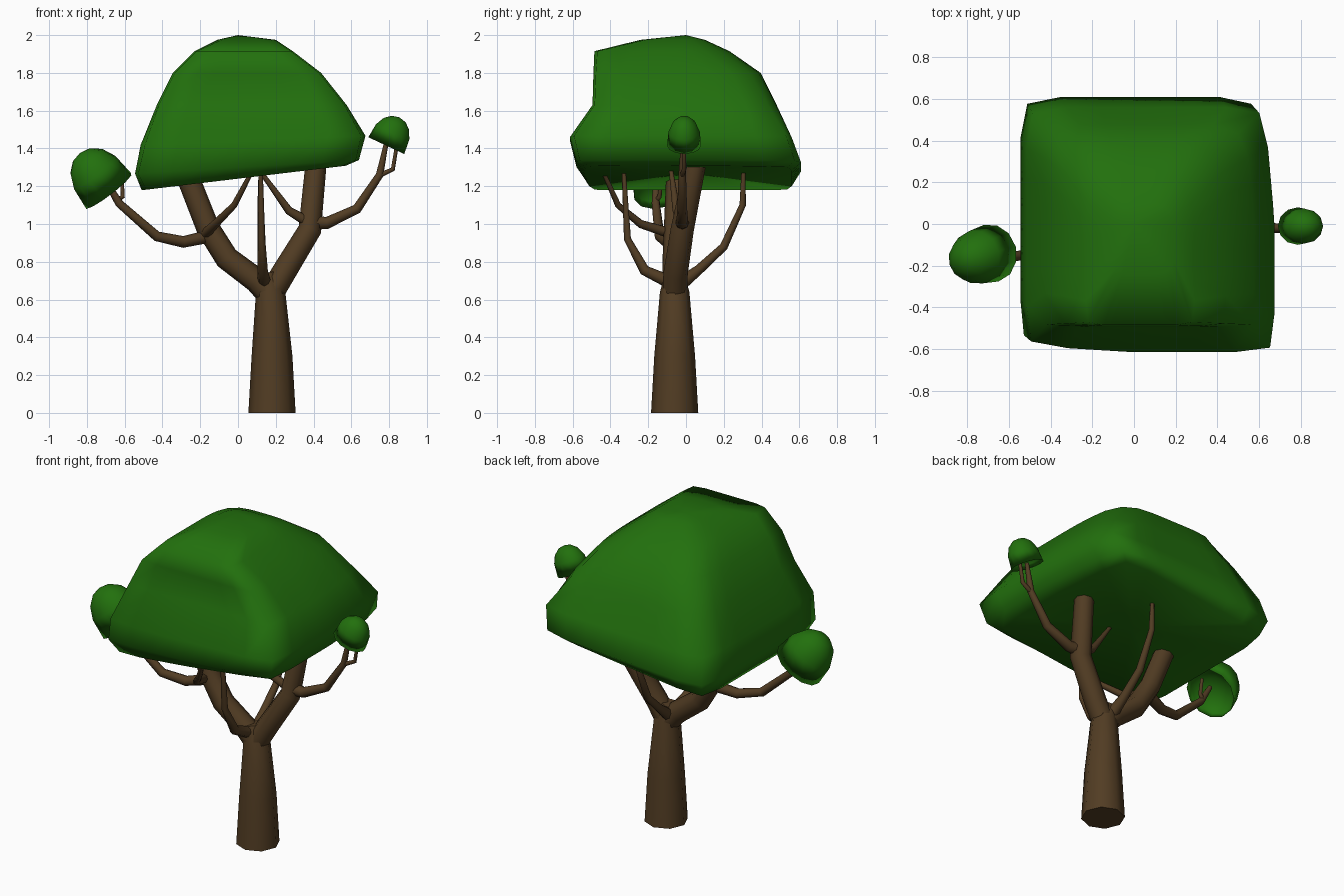
import bpy, bmesh, math
from mathutils import Matrix

if "Cube" in bpy.data.objects:
    bpy.data.objects.remove(bpy.data.objects["Cube"])


def material(name, rgb):
    m = bpy.data.materials.new(name)
    m.diffuse_color = (*rgb, 1)
    m.use_nodes = True
    m.node_tree.nodes["Principled BSDF"].inputs["Base Color"].default_value = m.diffuse_color
    return m


LEAF = material("leaf green", (0.016, 0.162, 0.004))
BARK = material("bark brown", (0.084, 0.046, 0.017))


def finish(name, bm, mat, angle):
    bmesh.ops.recalc_face_normals(bm, faces=bm.faces)
    me = bpy.data.meshes.new(name)
    bm.to_mesh(me)
    bm.free()
    me.materials.append(mat)
    ob = bpy.data.objects.new(name, me)
    bpy.context.collection.objects.link(ob)
    bpy.context.view_layer.objects.active = ob
    ob.select_set(True)
    bpy.ops.object.shade_smooth_by_angle(angle=math.radians(angle))
    ob.select_set(False)


def limb(name, pts):
    """Eight-sided tapering tube along points (x, y, z, radius)."""
    cu = bpy.data.curves.new(name, 'CURVE')
    cu.dimensions = '3D'
    cu.bevel_depth = 1
    cu.bevel_resolution = 2
    cu.use_fill_caps = True
    sp = cu.splines.new('POLY')
    sp.points.add(len(pts) - 1)
    for p, (x, y, z, r) in zip(sp.points, pts):
        p.co = (x, y, z, 1)
        p.radius = r
    cu.materials.append(BARK)
    ob = bpy.data.objects.new(name, cu)
    bpy.context.collection.objects.link(ob)
    bpy.context.view_layer.objects.active = ob
    ob.select_set(True)
    bpy.ops.object.convert(target='MESH')
    bpy.context.object.select_set(False)


# Trunk and the two thick boughs
limb("trunk", [(.18, -.06, 0, .125), (.18, -.06, .3, .108),
               (.172, -.06, .64, .078), (.15, -.06, .74, .05)])
limb("left_bough", [(.17, -.06, .62, .065), (.10, -.06, .70, .066), (-.06, -.06, .82, .064),
                    (-.16, -.055, .98, .062), (-.27, -.045, 1.26, .06)])
limb("right_bough", [(.17, -.06, .62, .065), (.24, -.055, .74, .065),
                     (.38, -.02, .97, .062), (.415, .055, 1.34, .056)])

# Thin branches that run into the crown
limb("front_branch", [(.14, -.08, .69, .036), (.13, -.22, .755, .028),
                      (.125, -.31, .92, .019), (.12, -.33, 1.29, .011)])
limb("rear_branch", [(.14, -.02, .69, .036), (.13, .07, .76, .026), (.125, .2, .88, .022),
                     (.12, .3, 1.1, .017), (.12, .305, 1.29, .011)])
limb("left_inner_branch", [(-.17, -.08, .95, .028), (-.12, -.24, 1.0, .022),
                           (-.02, -.36, 1.1, .017), (.075, -.44, 1.28, .011)])
limb("right_inner_branch", [(.39, -.02, 1.0, .03), (.27, -.05, 1.07, .022),
                            (.11, -.08, 1.29, .011)])

# Side branches with forked ends
limb("left_side_branch", [(-.13, -.05, .94, .035), (-.29, -.1, .905, .031), (-.43, -.14, .935, .027),
                          (-.63, -.16, 1.11, .022), (-.70, -.16, 1.23, .014)])
limb("left_fork", [(-.65, -.16, 1.12, .014), (-.61, -.14, 1.145, .012), (-.615, -.13, 1.24, .01)])
limb("right_side_branch", [(.40, -.02, 1.01, .04), (.47, -.02, 1.005, .032), (.63, -.02, 1.08, .026),
                           (.75, -.02, 1.26, .02), (.785, -.015, 1.43, .012)])
limb("right_fork", [(.755, -.02, 1.26, .014), (.82, -.01, 1.29, .012), (.84, -.01, 1.41, .01)])

# Main crown: stacked rounded squares with a flat arched front
# (x0, x1, y0, y1, z, slope along x, squareness of front, squareness of back)
RINGS = [(-.51, .57, -.53, .56, 1.24, .12, 16, 14),
         (-.545, .64, -.58, .61, 1.30, .06, 24, 12),
         (-.515, .675, -.615, .56, 1.44, .04, 18, 14),
         (-.43, .575, -.495, .48, 1.63, 0, 30, 7),
         (-.345, .44, -.49, .395, 1.80, 0, 24, 5),
         (-.23, .29, -.485, .23, 1.915, 0, 16, 4),
         (-.11, .20, -.24, .10, 1.975, 0, 4, 3)]
N = 32
bm = bmesh.new()
loops = []
for x0, x1, y0, y1, z, slope, pf, pb in RINGS:
    loop = []
    for i in range(N):
        a = 2 * math.pi * i / N
        c, s = math.cos(a), math.sin(a)
        p = pf if s < 0 else pb
        r = (abs(c) ** p + abs(s) ** p) ** (-1 / p)
        x = (x0 + x1) / 2 + (x1 - x0) / 2 * r * c
        y = (y0 + y1) / 2 + (y1 - y0) / 2 * r * s
        # the plan narrows a little to the back right and front left
        if x > 0:
            x *= 1 - .13 * max(0, y)
        elif y < 0 and z < 1.5:
            y *= 1 + .1 * x
        loop.append(bm.verts.new((x, y, z + slope * x)))
    loops.append(loop)
for lo, hi in zip(loops, loops[1:]):
    for i in range(N):
        j = (i + 1) % N
        bm.faces.new((lo[i], lo[j], hi[j], hi[i]))
for loop, centre in ((loops[0], (.03, .015, 1.275)), (loops[-1], (0, 0, 2.0))):
    tip = bm.verts.new(centre)
    for i in range(N):
        bm.faces.new((loop[i], loop[(i + 1) % N], tip))
finish("main_crown", bm, LEAF, 180)


# Small crowns: tilted rounded domes with a hollow underside
def small_crown(name, centre, size, tilt, turn):
    bm = bmesh.new()
    bmesh.ops.create_uvsphere(bm, u_segments=12, v_segments=8, radius=1)
    for v in bm.verts:
        if v.co.z < -.01:
            v.co.z *= -.4
        elif v.co.z > .01:
            v.co.z **= .75
    m = (Matrix.Translation(centre) @ Matrix.Rotation(math.radians(turn), 4, 'Z')
         @ Matrix.Rotation(math.radians(tilt), 4, 'Y') @ Matrix.Diagonal((*size, 1)))
    bmesh.ops.transform(bm, matrix=m, verts=bm.verts)
    finish(name, bm, LEAF, 180)


small_crown("left_small_crown", (-.685, -.14, 1.175), (.155, .14, .255), -38, 15)
small_crown("right_small_crown", (.785, -.01, 1.415), (.105, .09, .165), 25, 0)
